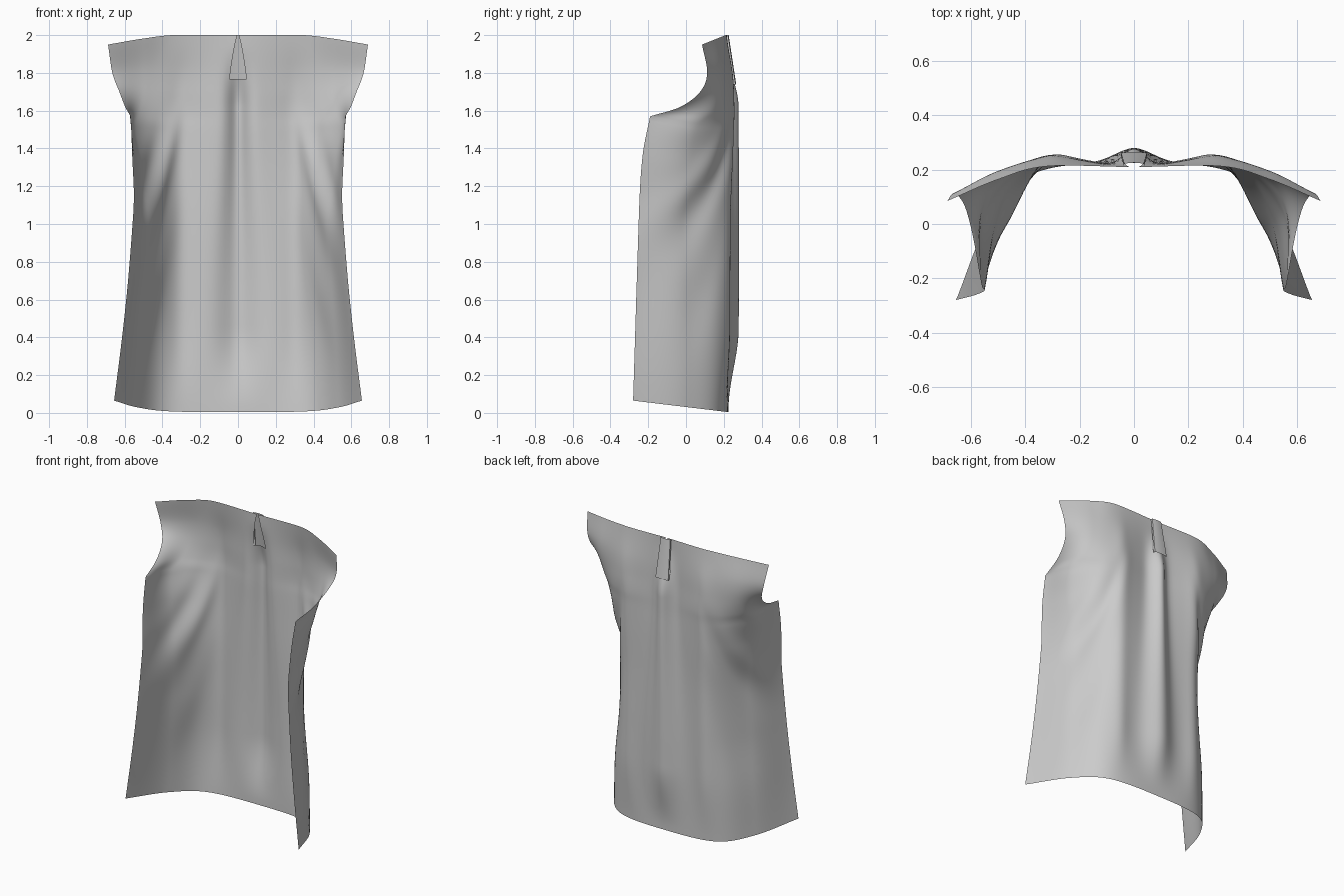
import bpy, bmesh, math

if "Cube" in bpy.data.objects:
    bpy.data.objects.remove(bpy.data.objects["Cube"])

# Rows from top to hem: centre z, edge z, centre y, then (x, y) of blade, flank, edge
ROWS = [
    (2.00, 1.95, .210, (.32, .213), (.50, .165), (.688, .085)),
    (1.82, 1.80, .212, (.30, .240), (.50, .195), (.665, .112)),
    (1.68, 1.70, .212, (.30, .246), (.50, .185), (.628, .075)),
    (1.58, 1.62, .212, (.31, .246), (.52, .140), (.597, -.03)),
    (1.49, 1.57, .212, (.33, .236), (.545, .06), (.568, -.19)),
    (1.33, 1.36, .214, (.33, .226), (.515, .02), (.560, -.23)),
    (1.05, 1.06, .214, (.32, .214), (.480, .00), (.550, -.25)),
    (0.70, 0.72, .214, (.33, .210), (.495, .00), (.580, -.26)),
    (0.35, 0.39, .214, (.35, .206), (.52, .01), (.615, -.27)),
    (0.004, .065, .225, (.36, .190), (.535, .01), (.656, -.28)),
]
CORNER = 4                       # row of the sharp underarm corner
HALF, INNER, STEPS = 44, 4, 9
PLEAT_Z, PLEAT_W = 1.76, .045


def catmull(pts, t):
    """Point on a smooth curve through tuples, t in 0..1."""
    f = t * (len(pts) - 1)
    i = min(int(f), len(pts) - 2)
    f -= i
    ext = lambda a, b: tuple(2 * p - q for p, q in zip(a, b))
    b, c = pts[i], pts[i + 1]
    a = pts[i - 1] if i else ext(b, c)
    d = pts[i + 2] if i + 2 < len(pts) else ext(c, b)
    return tuple(.5 * (2 * q + (r - p) * f + (2 * p - 5 * q + 4 * r - s) * f * f
                       + (3 * q - p - 3 * r + s) * f ** 3)
                 for p, q, r, s in zip(a, b, c, d))


def smooth(a, b, x):
    x = max(0, min(1, (x - a) / (b - a)))
    return x * x * (3 - 2 * x)


def gauss(x, w):
    return math.exp(-(x / w) ** 2)


def finish(name, bm):
    bmesh.ops.recalc_face_normals(bm, faces=bm.faces)
    mesh = bpy.data.meshes.new(name)
    bm.to_mesh(mesh)
    bm.free()
    mesh.shade_smooth()
    obj = bpy.data.objects.new(name, mesh)
    bpy.context.collection.objects.link(obj)
    return obj


def folds(x, y, z, nx, ny):
    # central pleat ridge, spreading and fading toward the hem
    env = smooth(1.95, 1.62, z) * smooth(0.0, .45, z)
    w = .055 + .05 * smooth(1.7, .3, z)
    y += .066 * env * gauss(x, w) + .012 * env * gauss(x - .30, .06)
    # slanting drape below the armhole, and softer ones around it
    for x0, z0, slope, wd, amp, zr in ((.41, 1.22, .26, .04, -.018, .33),
                                       (.50, 1.15, .22, .035, .010, .30),
                                       (.45, .65, .22, .05, -.008, .30)):
        d = x - (x0 - slope * (z - z0))
        k = amp * gauss(d, wd) * gauss(z - z0, zr)
        x, y = x + nx * k, y + ny * k
    return x, y


# Back panel: half grid mirrored, with a tapering slit at the top centre
flat = [(r[0], r[2]) + r[3] + r[4] for r in ROWS]
rim = [(r[1],) + r[5] for r in ROWS]
knots = len(ROWS) - 1
bm = bmesh.new()
grid = []
for i in range(knots * STEPS + 1):
    f = i / STEPS
    zc, yc, x1, y1, x2, y2 = catmull(flat, f / knots)
    if f <= CORNER:
        ze, x3, y3 = catmull(rim[:CORNER + 1], f / CORNER)
    else:
        ze, x3, y3 = catmull(rim[CORNER:], (f - CORNER) / (knots - CORNER))
    gap = PLEAT_W
    if zc > PLEAT_Z:
        gap *= max(.04, (2 - zc) / (2 - PLEAT_Z)) ** .65
    sec = [(-x1, y1), (0, yc), (x1, y1), (x2, y2), (x3, y3)]
    row = []
    for j in range(HALF + INNER + 1):
        t0 = gap / (3 * x1)
        t = t0 * j / INNER if j < INNER else t0 + (1 - t0) * (j - INNER) / HALF
        T = .25 + .75 * t
        x, y = catmull(sec, T)
        xa, ya = catmull(sec, T - .01)
        dx, dy = x - xa, y - ya
        ln = math.hypot(dx, dy)
        z = zc + (ze - zc) * max(0, (yc - y) / (yc - y3))
        x, y = folds(x, y, z, -dy / ln, dx / ln)
        if j == 0:
            x = 0
        row.append((x, y, z))
    grid.append((zc, row))
for side in (1, -1):
    vs = [[bm.verts.new((side * x, y, z)) for x, y, z in r] for _, r in grid]
    for i in range(len(vs) - 1):
        for j in range(HALF + INNER):
            if j < INNER and grid[i + 1][0] > PLEAT_Z - .005:
                continue
            bm.faces.new((vs[i][j], vs[i][j + 1], vs[i + 1][j + 1], vs[i + 1][j]))
bmesh.ops.remove_doubles(bm, verts=bm.verts, dist=.0005)
bmesh.ops.delete(bm, geom=[v for v in bm.verts if not v.link_faces], context='VERTS')
finish("back_panel", bm)

# Pleat strip covering the slit, with folded side returns
bm = bmesh.new()
rows = []
for i in range(9):
    f = i / 8
    z = 2 - .262 * f
    y = .222 + .040 * f
    w = .036 + .012 * f
    prof = [(-w, y - .012), (-w, y), (-w / 2, y + .003), (0, y + .004),
            (w / 2, y + .003), (w, y), (w, y - .012)]
    rows.append([bm.verts.new((px, py, z)) for px, py in prof])
for a, b in zip(rows, rows[1:]):
    for j in range(6):
        bm.faces.new((a[j], a[j + 1], b[j + 1], b[j]))
strip = finish("pleat_strip", bm)
bpy.context.view_layer.objects.active = strip
strip.select_set(True)
bpy.ops.object.shade_smooth_by_angle(angle=math.radians(40))
